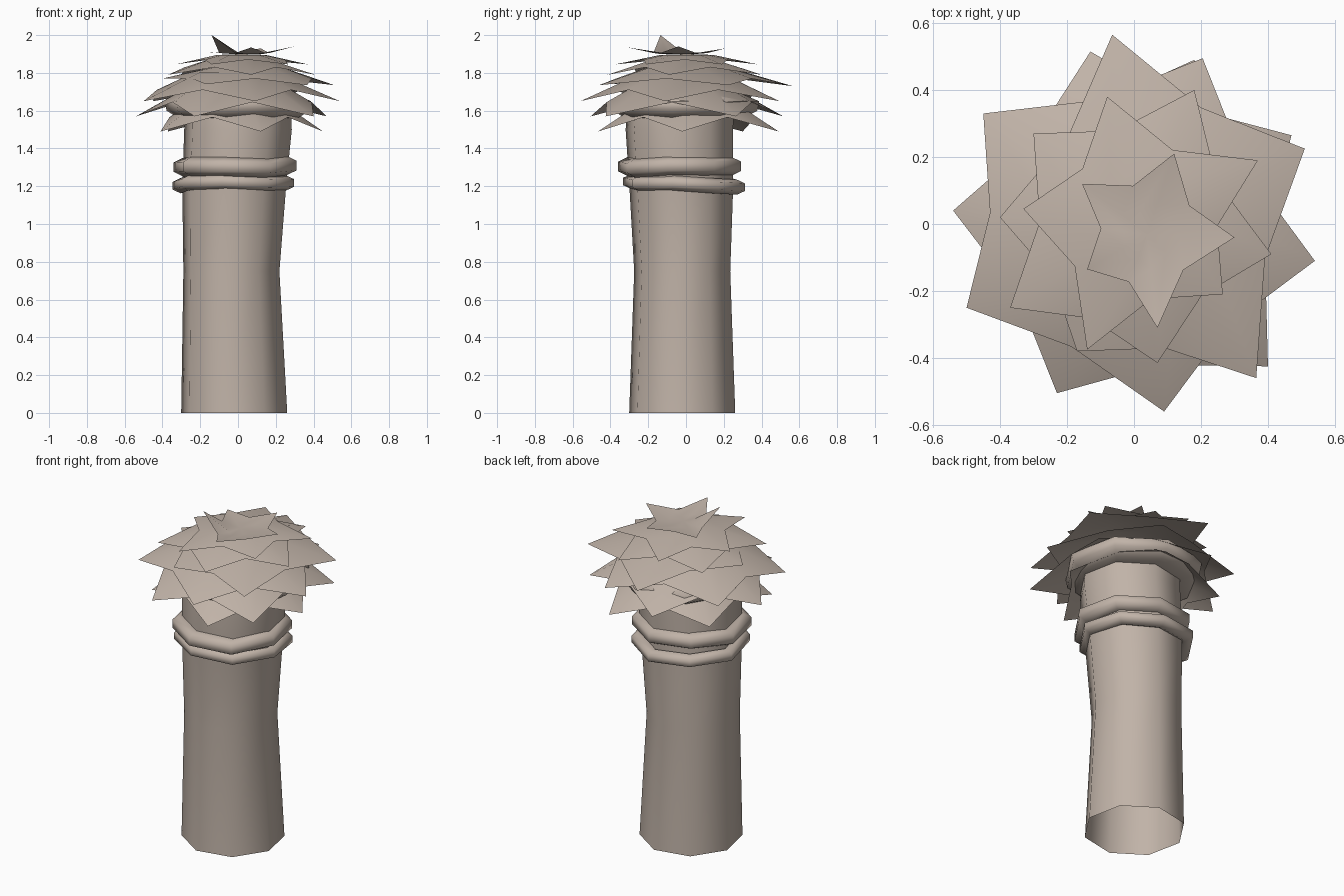
import bpy, bmesh
from math import sin, cos, pi, radians
from mathutils import Vector

cube = bpy.data.objects.get("Cube")
if cube:
    bpy.data.objects.remove(cube)

stone = bpy.data.materials.new("warm_grey_stone")
stone.use_nodes = True
colour = (0.53, 0.45, 0.39, 1)
stone.diffuse_color = colour
stone.node_tree.nodes["Principled BSDF"].inputs["Base Color"].default_value = colour
SIDES = 8
ANGLES = [2 * pi * i / SIDES - radians(11) for i in range(SIDES)]


def finish(name, bm, outward=True):
    if outward:
        bmesh.ops.recalc_face_normals(bm, faces=bm.faces)
    for f in bm.faces:
        f.smooth = True
    mesh = bpy.data.meshes.new(name)
    bm.to_mesh(mesh)
    bm.free()
    mesh.materials.append(stone)
    obj = bpy.data.objects.new(name, mesh)
    bpy.context.collection.objects.link(obj)


def bridge(bm, a, b):
    n = len(a)
    for i in range(n):
        j = (i + 1) % n
        bm.faces.new((a[i], a[j], b[j], b[i]))


# Open eight-sided tube through sections of (x, y, z, radius)
def tube(name, sections):
    bm = bmesh.new()
    loops = [[bm.verts.new((x + r * cos(a), y + r * sin(a), z)) for a in ANGLES]
             for x, y, z, r in sections]
    for low, high in zip(loops, loops[1:]):
        bridge(bm, low, high)
    finish(name, bm)


# Shaft with a slight waist, and the rounded core under the leaves
tube("shaft", [(-.02, -.02, 0, .286), (-.035, -.02, .75, .259),
               (-.02, -.025, 1.2, .28), (0, -.035, 1.5, .29), (0, -.03, 1.6, .287)])
tube("crown_core", [(0, -.03, 1.56, .27), (0, -.01, 1.565, .33),
                    (0, 0, 1.6, .385), (0, 0, 1.65, .395), (0, 0, 1.71, .25)])


# Collars: eight-sided rings with a six-sided section
def collar(name, x, y, z, radius, wide, tall, tilt):
    bm = bmesh.new()
    loops = []
    for a in ANGLES:
        lean = tilt * sin(a) + .006 * cos(3 * a)
        loop = []
        for k in range(6):
            b = 2 * pi * k / 6 + pi / 6
            r = radius + wide * cos(b)
            loop.append(bm.verts.new((x + r * cos(a), y + r * sin(a), z + tall * sin(b) + lean)))
        loops.append(loop)
    for i in range(SIDES):
        bridge(bm, loops[i], loops[(i + 1) % SIDES])
    finish(name, bm)


collar("lower_collar", -.025, -.01, 1.21, .285, .05, .04, -.012)
collar("upper_collar", -.015, -.035, 1.305, .28, .06, .05, .004)


# Crown: stacked five-pointed domed whorls, drooping below and cupped on top
def whorl(name, tips, pinch, z_mid, z_half, z_notch, z_tips):
    bm = bmesh.new()
    points = [Vector(t) for t in tips]
    centre = sum(points, Vector((0, 0))) / len(points)
    rim, half = [], []
    for i, p in enumerate(points):
        q = centre + ((p + points[(i + 1) % len(points)]) / 2 - centre) * pinch
        for point, z, inward in ((p, z_tips[i], .37), (q, z_notch, .5)):
            rim.append(bm.verts.new((*point, z)))
            half.append(bm.verts.new((*(centre + (point - centre) * inward), z_half)))
    mid = bm.verts.new((*centre, z_mid))
    bridge(bm, rim, half)
    for i in range(len(half)):
        bm.faces.new((mid, half[i - 1], half[i]))
    finish(name, bm, False)


whorl("leaves_1", [(.45, -.02), (.18, .49), (-.37, .3), (-.41, -.25), (.12, -.465)],
      .93, 1.74, 1.69, 1.565, [1.49] * 5)
whorl("leaves_2", [(.47, .265), (-.13, .515), (-.54, .04), (-.23, -.505), (.4, -.425)],
      .9, 1.79, 1.76, 1.645, [1.57] * 5)
whorl("leaves_3", [(.54, -.11), (.205, .495), (-.45, .33), (-.5, -.25), (.09, -.56)],
      .9, 1.82, 1.805, 1.71, [1.65] * 5)
whorl("leaves_4", [(.51, .225), (-.065, .565), (-.4, .02), (-.17, -.38), (.365, -.46)],
      .88, 1.85, 1.835, 1.77, [1.735, 1.73, 1.77, 1.74, 1.735])
whorl("leaves_5", [(.41, -.09), (.18, .4), (-.3, .27), (-.37, -.25), (.07, -.415)],
      .84, 1.885, 1.875, 1.83, [1.79] * 5)
whorl("leaves_6", [(.37, .19), (-.08, .38), (-.33, .045), (-.14, -.375), (.265, -.21)],
      .77, 1.9, 1.895, 1.87, [1.845] * 5)
whorl("leaves_7", [(.3, -.04), (.12, .21), (-.155, .12), (-.14, -.135), (.07, -.31)],
      .74, 1.905, 1.9, 1.905, [1.94, 1.93, 1.91, 2, 1.935])
